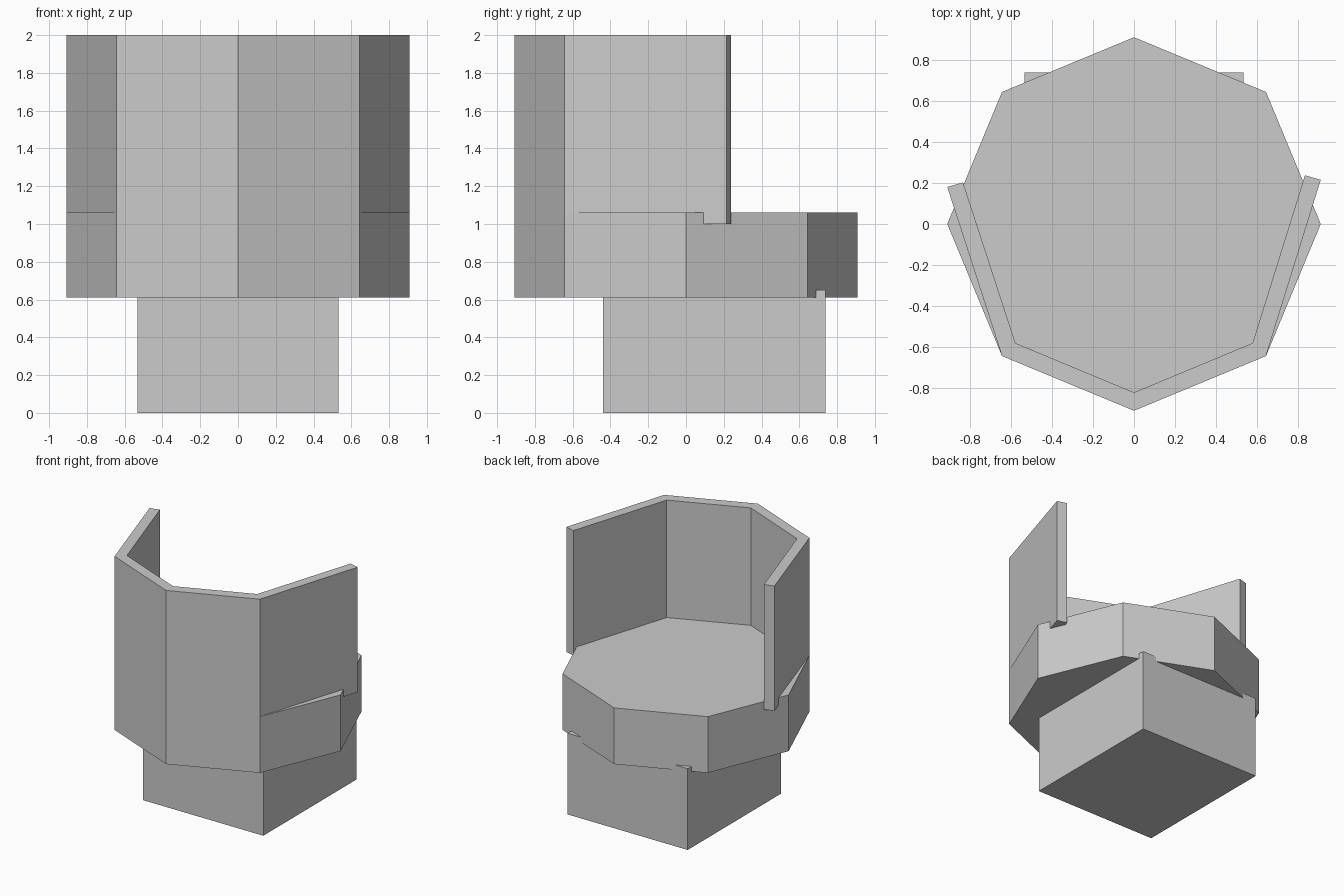
import bpy, bmesh
from math import sin, cos, pi

cube = bpy.data.objects.get("Cube")
if cube:
    bpy.data.objects.remove(cube, do_unlink=True)

grey = bpy.data.materials.new("light_grey")
grey.use_nodes = True
colour = (0.6, 0.6, 0.6, 1)
grey.diffuse_color = colour
grey.node_tree.nodes["Principled BSDF"].inputs["Base Color"].default_value = colour


def prism(name, outline, bottom, top):
    """Extrude a counter-clockwise outline from bottom to top."""
    bm = bmesh.new()
    face = bm.faces.new([bm.verts.new((x, y, bottom)) for x, y in outline])
    result = bmesh.ops.extrude_face_region(bm, geom=[face], use_keep_orig=True)
    for v in result["geom"]:
        if isinstance(v, bmesh.types.BMVert):
            v.co.z = top
    bmesh.ops.recalc_face_normals(bm, faces=bm.faces)
    mesh = bpy.data.meshes.new(name)
    bm.to_mesh(mesh)
    bm.free()
    mesh.materials.append(grey)
    obj = bpy.data.objects.new(name, mesh)
    bpy.context.collection.objects.link(obj)
    return obj


# Square pedestal, set towards the back
w = 0.532
prism("pedestal", [(-w, -0.44), (w, -0.44), (w, 0.738), (-w, 0.738)], 0, 0.65)

# Eight-sided seat
r = 0.909
octagon = [(r * cos(i * pi / 4), r * sin(i * pi / 4)) for i in range(8)]
prism("seat", octagon, 0.61, 1.06)

# Wraparound backrest with splayed wings of slightly unequal length
outer = [(-0.909, 0.18), octagon[5], octagon[6], octagon[7], (0.909, 0.215)]
inner = [(0.832, 0.237), (0.577, -0.58), (0, -0.82), (-0.577, -0.58), (-0.832, 0.202)]
prism("backrest", outer + inner, 1.0, 2.0)
